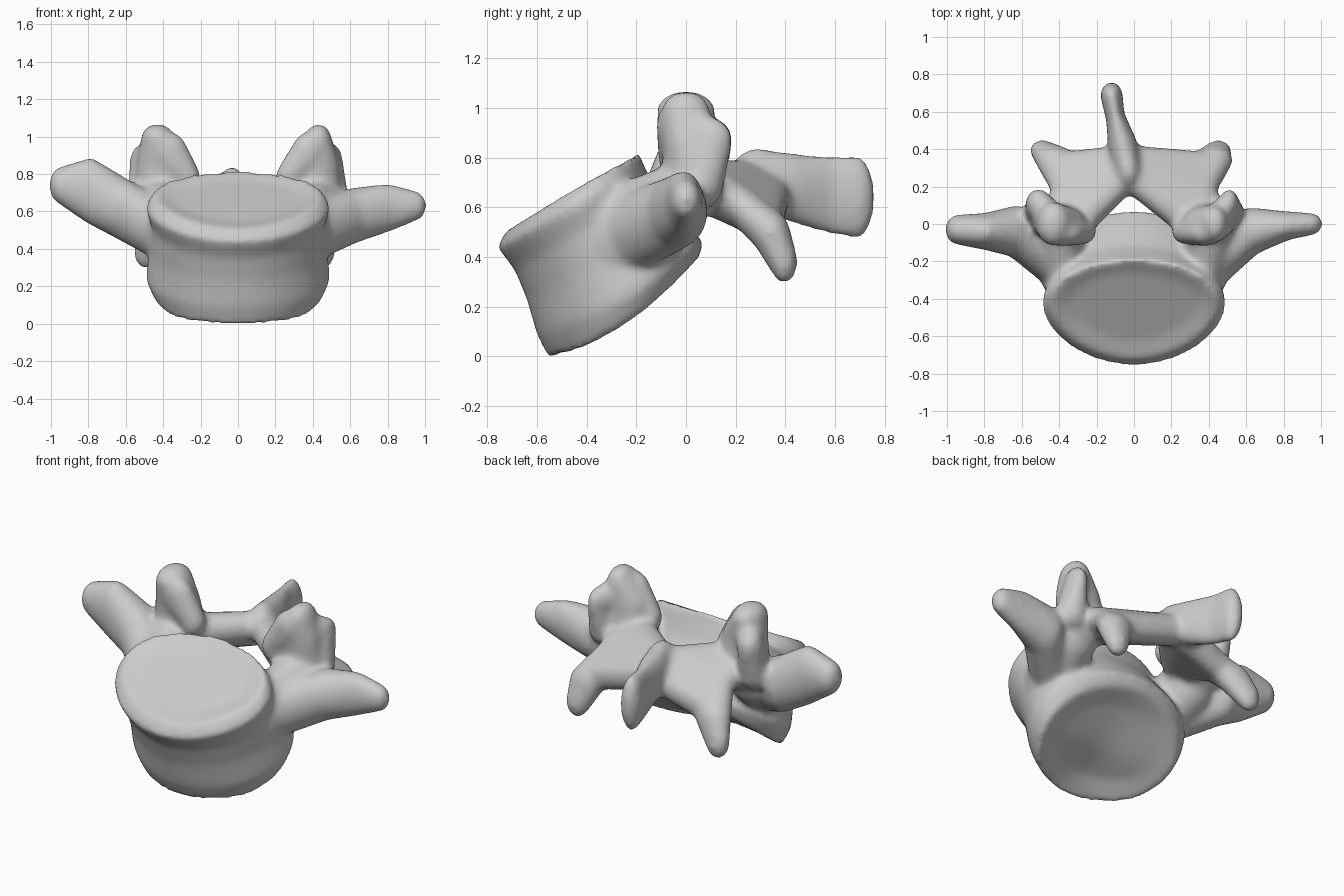
import bpy, bmesh, math
from mathutils import Vector

if "Cube" in bpy.data.objects:
    bpy.data.objects.remove(bpy.data.objects["Cube"])

bone = bpy.data.materials.new("bone_grey")
bone.use_nodes = True
colour = (0.6, 0.6, 0.6, 1)
bone.diffuse_color = colour
bone.node_tree.nodes["Principled BSDF"].inputs["Base Color"].default_value = colour
parts = []


def add_object(name, bm):
    bmesh.ops.recalc_face_normals(bm, faces=bm.faces[:])
    mesh = bpy.data.meshes.new(name)
    bm.to_mesh(mesh)
    bm.free()
    mesh.materials.append(bone)
    obj = bpy.data.objects.new(name, mesh)
    bpy.context.collection.objects.link(obj)
    parts.append(obj)


def ball_points(centre, radii, count=120):
    """Evenly spread points on an ellipsoid."""
    rx, ry, rz = radii
    points = []
    for i in range(count):
        h = 1 - (2 * i + 1) / count
        ring, a = math.sqrt(1 - h * h), i * math.pi * (3 - math.sqrt(5))
        offset = Vector((rx * ring * math.cos(a), ry * ring * math.sin(a), rz * h))
        points.append(Vector(centre) + offset)
    return points


def limb(name, *knots, span=2):
    """Hulls around each run of `span` knots; each knot is (centre, radii)."""
    bm = bmesh.new()
    for i in range(len(knots) - span + 1):
        points = [p for knot in knots[i:i + span] for p in ball_points(*knot)]
        bmesh.ops.convex_hull(bm, input=[bm.verts.new(p) for p in points])
    loose = [v for v in bm.verts if not v.link_faces]
    bmesh.ops.delete(bm, geom=loose, context="VERTS")
    add_object(name, bm)


# Body: tilted oval rings given by front (y, z), back (y, z), half width, side sag
rings = [
    ((-0.28, 0.16), (-0.22, 0.20), 0.04, 0.0),
    ((-0.44, 0.09), (-0.06, 0.33), 0.32, 0.06),
    ((-0.55, -0.01), (0.05, 0.39), 0.44, 0.07),
    ((-0.60, 0.09), (0.07, 0.46), 0.49, 0.05),
    ((-0.64, 0.23), (-0.01, 0.55), 0.47, 0.02),
    ((-0.69, 0.35), (-0.12, 0.67), 0.46, 0.0),
    ((-0.76, 0.44), (-0.17, 0.77), 0.49, 0.0),
    ((-0.72, 0.51), (-0.19, 0.82), 0.44, -0.01),
    ((-0.62, 0.55), (-0.26, 0.76), 0.34, 0.0),
]
bm = bmesh.new()
loops = []
for front, back, width, sag in rings:
    mid = (Vector(front) + Vector(back)) / 2
    half = (Vector(back) - Vector(front)) / 2
    loop = []
    for i in range(48):
        a = math.tau * i / 48
        y, z = mid - half * math.cos(a)
        x = width * math.sin(a) * (1 - 0.13 * math.cos(a))
        loop.append(bm.verts.new((x, y, z - sag * math.sin(a) ** 2)))
    loops.append(loop)
for low, high in zip(loops, loops[1:]):
    for i in range(48):
        j = (i + 1) % 48
        bm.faces.new((low[i], low[j], high[j], high[i]))
bm.faces.new(loops[0])
bm.faces.new(loops[-1])
add_object("body", bm)

for side, s in (("left", 1), ("right", -1)):
    wide = 0 if s > 0 else 0.02
    # Pedicle joining body and arch
    limb(side + "_pedicle",
         ((s * 0.37, -0.27, 0.48), (0.13, 0.15, 0.21)),
         ((s * 0.42, -0.02, 0.62), (0.15, 0.10, 0.17)))
    # Upper joint process: crest, inner wing and outer knob
    limb(side + "_upper_process",
         ((s * 0.40, 0.02, 0.66), (0.16, 0.10, 0.12)),
         ((s * 0.40, 0.00, 0.86), (0.14, 0.10, 0.10)),
         ((s * 0.43, 0.00, 0.99), (0.07 + wide, 0.10 + wide, 0.08)))
    limb(side + "_upper_wing",
         ((s * 0.27, -0.04, 0.78), (0.07, 0.07, 0.09)),
         ((s * 0.38, -0.05, 0.93), (0.09 + wide, 0.07, 0.10)),
         ((s * 0.51, 0.11, 0.87), (0.05 + wide, 0.08, 0.09)),
         ((s * 0.50, 0.06, 0.68), (0.09, 0.09, 0.09)))
    # Lamina: broad sloping plate from joint process to spine root
    limb(side + "_lamina",
         ((s * 0.29, 0.02, 0.70), (0.10, 0.08, 0.10)),
         ((s * 0.36, 0.14, 0.66), (0.09, 0.07, 0.08)),
         ((s * 0.36, 0.33, 0.54), (0.09, 0.06, 0.08)),
         ((s * 0.05 - 0.03, 0.34, 0.64), (0.07, 0.08, 0.09)),
         ((-0.03, 0.26, 0.71), (0.07, 0.08, 0.08)), span=5)
    # Lower joint process flaring outward, back and down
    limb(side + "_lower_process",
         ((s * 0.35, 0.20, 0.63), (0.10, 0.08, 0.07)),
         ((s * 0.42, 0.34, 0.50), (0.11, 0.08, 0.09)),
         ((s * 0.47 - 0.02, 0.395, 0.38), (0.07, 0.055, 0.09)))

# Transverse processes, slightly different on each side
limb("left_transverse_process",
     ((0.44, -0.19, 0.51), (0.11, 0.14, 0.16)),
     ((0.62, -0.04, 0.58), (0.10, 0.13, 0.15)),
     ((0.80, -0.01, 0.62), (0.09, 0.08, 0.13)),
     ((0.95, 0.00, 0.63), (0.06, 0.06, 0.08)))
limb("right_transverse_process",
     ((-0.44, -0.19, 0.51), (0.11, 0.14, 0.16)),
     ((-0.63, -0.04, 0.62), (0.10, 0.14, 0.17)),
     ((-0.79, -0.04, 0.71), (0.08, 0.10, 0.18)),
     ((-0.95, -0.03, 0.74), (0.06, 0.08, 0.10)))

# Spinous process bending toward the right, with a deep blunt end
limb("spine_process",
     ((-0.03, 0.28, 0.73), (0.07, 0.10, 0.11)),
     ((-0.06, 0.42, 0.68), (0.08, 0.08, 0.14)),
     ((-0.10, 0.57, 0.65), (0.05, 0.07, 0.16)),
     ((-0.12, 0.69, 0.64), (0.06, 0.07, 0.17)))

# Fuse the parts into one smooth bone
bpy.ops.object.select_all(action="DESELECT")
for obj in parts:
    obj.select_set(True)
bpy.context.view_layer.objects.active = parts[0]
bpy.ops.object.join()
vertebra = bpy.context.view_layer.objects.active
vertebra.name = "vertebra"
remesh = vertebra.modifiers.new("fuse", "REMESH")
remesh.mode = "VOXEL"
remesh.voxel_size = 0.016
remesh.use_smooth_shade = True
smooth = vertebra.modifiers.new("soften", "SMOOTH")
smooth.factor = 0.5
smooth.iterations = 18
